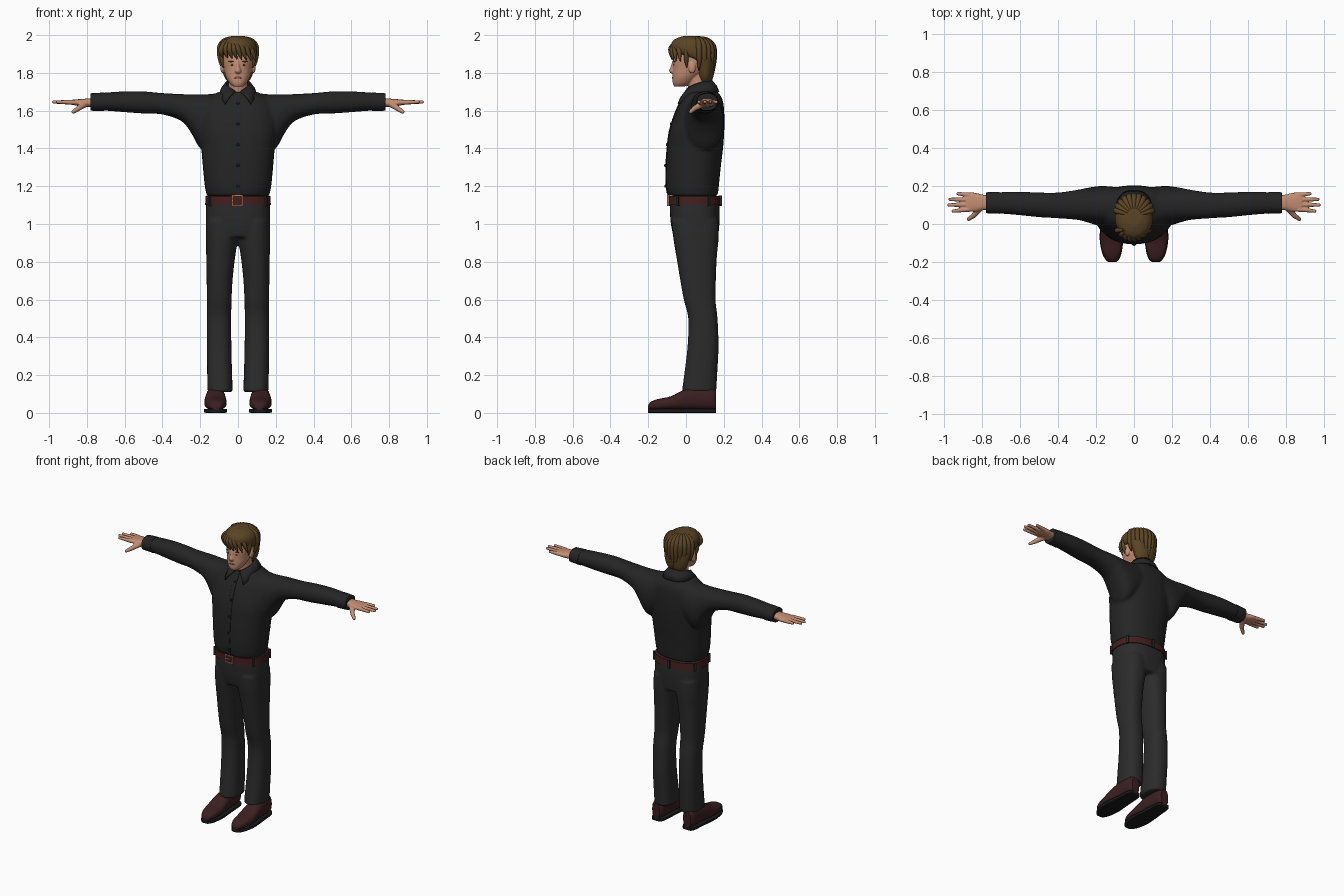
import bpy, bmesh
from math import sin, cos, pi, radians
from mathutils import Vector, Matrix

cube = bpy.data.objects.get("Cube")
if cube:
    bpy.data.objects.remove(cube, do_unlink=True)


def material(name, r, g, b):
    m = bpy.data.materials.new(name)
    m.use_nodes = True
    m.diffuse_color = (r, g, b, 1)
    m.node_tree.nodes["Principled BSDF"].inputs["Base Color"].default_value = (r, g, b, 1)
    return m


SHIRT = material("shirt_black", .018, .018, .018)
TROUSER = material("trouser_charcoal", .024, .024, .024)
SKIN = material("skin", .55, .27, .17)
HAIR = material("hair_brown", .105, .058, .018)
SHOE = material("shoe_leather", .045, .014, .015)
SOLE = material("sole_black", .01, .01, .01)
BELT = material("belt_leather", .055, .014, .013)
BUCKLE = material("buckle_copper", .5, .22, .1)
LIPS = material("lips", .4, .15, .11)
WHITE = material("eye_white", .6, .55, .5)


def smooth_rings(rings, steps):
    """Catmull-Rom interpolation between cross-sections."""
    pts = [rings[0], *rings, rings[-1]]
    out = []
    for p0, p1, p2, p3 in zip(pts, pts[1:], pts[2:], pts[3:]):
        for i in range(steps):
            t = i / steps
            out.append([b + .5 * t * (c - a + t * (2*a - 5*b + 4*c - d + t * (3 * (b - c) + d - a)))
                        for a, b, c, d in zip(p0, p1, p2, p3)])
    return out + [list(rings[-1])]


def loft(bm, rings, axis="z", sides=(1,), power=2.0, n=32, steps=4):
    """Skin of rounded sections (position, a_min, a_max, b_min, b_max)."""
    k = "xyz".index(axis)
    ia, ib = [i for i in range(3) if i != k]
    for s in sides:
        loops = []
        for pos, a0, a1, b0, b1 in smooth_rings(rings, steps):
            loop = []
            for j in range(n):
                c, d = cos(2 * pi * j / n), sin(2 * pi * j / n)
                co = Vector()
                co[k] = pos
                co[ia] = (a0 + a1) / 2 + (a1 - a0) / 2 * abs(c) ** (2 / power) * (1 if c > 0 else -1)
                co[ib] = (b0 + b1) / 2 + (b1 - b0) / 2 * abs(d) ** (2 / power) * (1 if d > 0 else -1)
                co.x *= s
                loop.append(bm.verts.new(co))
            loops.append(loop)
        for lo, hi in zip(loops, loops[1:]):
            for j in range(n):
                bm.faces.new((lo[j], lo[(j + 1) % n], hi[(j + 1) % n], hi[j]))
        bm.faces.new(loops[0])
        bm.faces.new(loops[-1])


def ball(bm, at, size):
    m = Matrix.Translation(at) @ Matrix.Diagonal((*size, 1))
    bmesh.ops.create_uvsphere(bm, u_segments=16, v_segments=10, radius=1, matrix=m)


def box(bm, at, size, turn=0):
    m = Matrix.Translation(at) @ Matrix.Rotation(turn, 4, "Z") @ Matrix.Diagonal((*size, 1))
    bmesh.ops.create_cube(bm, size=1, matrix=m)


def digit(bm, p, q, r0, r1):
    """Tapered finger with round ends."""
    p, q = Vector(p), Vector(q)
    m = Matrix.Translation((p + q) / 2) @ (q - p).to_track_quat("Z", "Y").to_matrix().to_4x4()
    bmesh.ops.create_cone(bm, cap_ends=True, segments=12, radius1=r0, radius2=r1,
                          depth=(q - p).length, matrix=m)
    ball(bm, p, (r0,) * 3)
    ball(bm, q, (r1,) * 3)


def finish(name, bm, mat, voxel=0, relax=3):
    bmesh.ops.recalc_face_normals(bm, faces=bm.faces)
    me = bpy.data.meshes.new(name)
    bm.to_mesh(me)
    bm.free()
    me.materials.append(mat)
    ob = bpy.data.objects.new(name, me)
    bpy.context.collection.objects.link(ob)
    bpy.ops.object.select_all(action="DESELECT")
    ob.select_set(True)
    bpy.context.view_layer.objects.active = ob
    bpy.ops.object.shade_smooth_by_angle(angle=radians(45))
    if voxel:  # fuse overlapping volumes into one skin
        r = ob.modifiers.new("fuse", "REMESH")
        r.mode, r.voxel_size, r.use_smooth_shade = "VOXEL", voxel, True
        s = ob.modifiers.new("relax", "SMOOTH")
        s.factor, s.iterations = .5, relax
    return ob


BOTH = (1, -1)

# Shirt: torso and both sleeves
torso = [(1.15, -.166, .166, -.095, .168), (1.2, -.176, .176, -.105, .174), (1.3, -.186, .186, -.106, .184),
         (1.4, -.195, .195, -.1, .196), (1.5, -.21, .21, -.086, .203), (1.6, -.2, .2, -.053, .202),
         (1.66, -.17, .17, -.022, .193), (1.7, -.1, .1, .0, .168)]
bm = bmesh.new()
loft(bm, torso, power=2.3)
loft(bm, [(.05, .0, .19, 1.5, 1.7), (.15, -.01, .2, 1.4, 1.688), (.2, -.005, .198, 1.4, 1.686),
          (.25, .01, .19, 1.485, 1.686), (.3, .022, .18, 1.545, 1.688), (.4, .03, .166, 1.58, 1.693),
          (.5, .036, .166, 1.585, 1.702), (.6, .046, .17, 1.592, 1.702), (.7, .055, .168, 1.6, 1.696),
          (.775, .06, .162, 1.604, 1.688)], "x", BOTH, 2.2)
finish("shirt", bm, SHIRT, .009, 4)

bm = bmesh.new()
loft(bm, [(.71, .054, .17, 1.597, 1.696), (.78, .057, .167, 1.6, 1.692)], "x", BOTH, 2.2)
finish("cuffs", bm, SHIRT)

# Button band and buttons down the chest
bm = bmesh.new()
loft(bm, [(z, -.014, .014, y - .003, y + .02) for z, _, _, y, _ in torso], power=8)
finish("button_band", bm, SHIRT)
bm = bmesh.new()
for i in range(5):
    z = 1.2 + .11 * i
    lo, hi = next((a, b) for a, b in zip(torso, torso[1:]) if a[0] <= z + .001 < b[0])
    y = lo[3] + (hi[3] - lo[3]) * (z - lo[0]) / (hi[0] - lo[0])
    ball(bm, (0, y - .005, z), (.008, .005, .008))
finish("buttons", bm, SOLE)

# Folded collar, open at the throat
bm = bmesh.new()
rows = []
for i in range(41):
    t = i / 20 - 1
    a, f = abs(t), radians(168) * t
    g = radians(135) * t
    top = Vector((.067 * sin(f), .065 + .07 * cos(f), 1.765 - .06 * a * a))
    low = Vector((.1 * sin(g), .065 + (.11 + .045 * a) * cos(g), 1.7 - .062 * a ** 4))
    bulge = Vector((sin(g), cos(g), 0)) * .008
    rows.append([bm.verts.new(p) for p in (top, (top + low) / 2 + bulge, low)])
for p, q in zip(rows, rows[1:]):
    for j in range(2):
        bm.faces.new((p[j], q[j], q[j + 1], p[j + 1]))
collar = finish("collar", bm, SHIRT)
collar.modifiers.new("thickness", "SOLIDIFY").thickness = .009

# Trousers: hips and legs
bm = bmesh.new()
loft(bm, [(.93, -.166, .166, -.066, .17), (1.0, -.17, .17, -.08, .177), (1.08, -.17, .17, -.086, .178),
          (1.15, -.165, .165, -.086, .172)], power=2.5)
loft(bm, [(.11, .028, .162, -.022, .16), (.2, .031, .163, -.01, .165), (.35, .035, .165, .008, .172),
          (.5, .036, .165, .012, .167), (.6, .034, .165, -.012, .156), (.7, .029, .166, -.03, .158),
          (.82, .016, .168, -.05, .163), (.93, .0, .17, -.068, .173), (1.02, .0, .168, -.075, .172)],
     "z", BOTH, 2.4)
finish("trousers", bm, TROUSER, .009, 3)

# Belt, belt loops and buckle
bm = bmesh.new()
loft(bm, [(1.1, -.174, .174, -.091, .182), (1.148, -.171, .171, -.091, .178)], power=2.5, n=48)
finish("belt", bm, BELT)
bm = bmesh.new()
for deg in (30, 90, 150, 215, 325):
    a = radians(deg)
    c, s = cos(a), sin(a)
    at = (.173 * abs(c) ** .8 * (1 if c > 0 else -1), .045 + .136 * abs(s) ** .8 * (1 if s > 0 else -1), 1.124)
    box(bm, at, (.014, .018, .056), a + pi / 2)
finish("belt_loops", bm, TROUSER)
bm = bmesh.new()
for s in BOTH:
    box(bm, (.027 * s - .004, -.094, 1.124), (.007, .012, .056))
    box(bm, (-.004, -.094, 1.124 + .025 * s), (.06, .012, .007))
box(bm, (-.012, -.096, 1.124), (.034, .008, .006))
finish("buckle", bm, BUCKLE)

# Shoes with soles
shoe = [(-.2, .098, .132, .018, .04), (-.188, .083, .147, .016, .058), (-.15, .068, .166, .016, .073),
        (-.08, .06, .178, .016, .088), (-.01, .065, .174, .016, .122), (.07, .071, .166, .016, .14),
        (.135, .076, .16, .016, .135), (.158, .09, .147, .016, .12)]
bm = bmesh.new()
loft(bm, shoe, "y", BOTH, 2.5)
finish("shoes", bm, SHOE)
bm = bmesh.new()
loft(bm, [(y, a - .003, b + .003, .0, .022) for y, a, b, _, _ in shoe], "y", BOTH, 7)
finish("soles", bm, SOLE)

# Hands: palm, four fingers and thumb
bm = bmesh.new()
loft(bm, [(.75, .078, .148, 1.622, 1.668), (.8, .072, .155, 1.62, 1.664), (.84, .065, .165, 1.624, 1.661),
          (.885, .066, .165, 1.632, 1.657)], "x", BOTH, 2.4)
for s in BOTH:
    for y0, y1, x in ((.077, .068, .953), (.102, .1, .976), (.128, .13, .97), (.153, .16, .928)):
        digit(bm, (.87 * s, y0, 1.644), (x * s, y1, 1.646), .0135, .009)
    digit(bm, (.81 * s, .088, 1.636), (.845 * s, .045, 1.612), .019, .014)
    digit(bm, (.845 * s, .045, 1.612), (.872 * s, .025, 1.594), .014, .01)
finish("hands", bm, SKIN, .004, 2)

# Head: neck, skull, jaw, nose and ears
bm = bmesh.new()
loft(bm, [(1.65, -.058, .058, .025, .135), (1.72, -.052, .052, .012, .122), (1.8, -.052, .052, .0, .115)])
loft(bm, [(1.727, -.024, .024, -.062, -.01), (1.745, -.044, .044, -.07, .03), (1.78, -.064, .064, -.071, .07),
          (1.82, -.075, .075, -.07, .12), (1.87, -.083, .083, -.069, .14), (1.93, -.08, .08, -.057, .14),
          (1.97, -.05, .05, -.02, .1)], power=2.2)
loft(bm, [(1.797, -.012, .012, -.08, -.05), (1.81, -.018, .018, -.09, -.05), (1.835, -.01, .01, -.081, -.05),
          (1.865, -.009, .009, -.072, -.05)])
for s in BOTH:
    ball(bm, (.082 * s, .032, 1.828), (.011, .02, .031))
finish("head", bm, SKIN, .004, 3)

# Facial details
parts = {"eyes": (WHITE, (.03, -.053, 1.842), (.014, .011, .006)),
         "pupils": (SOLE, (.03, -.061, 1.842), (.006, .005, .006)),
         "eyebrows": (HAIR, (.032, -.06, 1.86), (.019, .007, .004))}
for name, (mat, at, size) in parts.items():
    bm = bmesh.new()
    for s in BOTH:
        ball(bm, (at[0] * s, at[1], at[2]), size)
    finish(name, bm, mat)
bm = bmesh.new()
ball(bm, (0, -.066, 1.774), (.021, .008, .006))
finish("lips", bm, LIPS)

# Hair: cap plus tapered locks at the fringe, sides and back
bm = bmesh.new()
loft(bm, [(1.745, -.05, .05, .08, .128), (1.78, -.074, .074, .062, .143), (1.83, -.088, .088, .05, .15),
          (1.87, -.096, .096, .02, .152), (1.888, -.098, .098, -.035, .153), (1.915, -.101, .101, -.076, .151),
          (1.95, -.097, .097, -.08, .145), (1.978, -.075, .075, -.06, .12), (1.995, -.035, .035, -.015, .075)])
finish("hair_cap", bm, HAIR, .006, 3)


def lock(name, points, width):
    cu = bpy.data.curves.new(name, "CURVE")
    cu.dimensions, cu.bevel_depth, cu.bevel_resolution = "3D", width, 3
    cu.use_fill_caps = True
    sp = cu.splines.new("NURBS")
    sp.points.add(len(points) - 1)
    sp.use_endpoint_u, sp.order_u = True, 3
    for p, co, r in zip(sp.points, points, (.6, 1, 1, .15)):
        p.co, p.radius = (*co, 1), r
    cu.materials.append(HAIR)
    bpy.context.collection.objects.link(bpy.data.objects.new(name, cu))


for i in range(8):  # fringe swept towards the left
    x = -.088 + .025 * i
    y = -.078 + 6 * x * x
    lock("fringe_lock", [(x * .4 - .02, -.03, 1.975), (x * .8 - .015, y - .002, 1.945),
                         (x - .005, y - .004, 1.905), (x + .008, y + .003, 1.882 - .003 * i)], .014)
for i in range(11):  # sides and back
    a = radians(14 + 15.2 * i)
    c, s = cos(a), sin(a)
    lock("back_lock", [(.03 * c, .045 + .03 * s, 1.985), (.1 * c, .045 + .1 * s, 1.975),
                       (.098 * c, .045 + .108 * s, 1.86), (.08 * c, .045 + .09 * s, 1.755 + .06 * abs(c))], .016)
for s in BOTH:
    lock("sideburn", [(.088 * s, .0, 1.93), (.09 * s, .0, 1.9), (.084 * s, .002, 1.86), (.077 * s, .004, 1.825)], .012)
